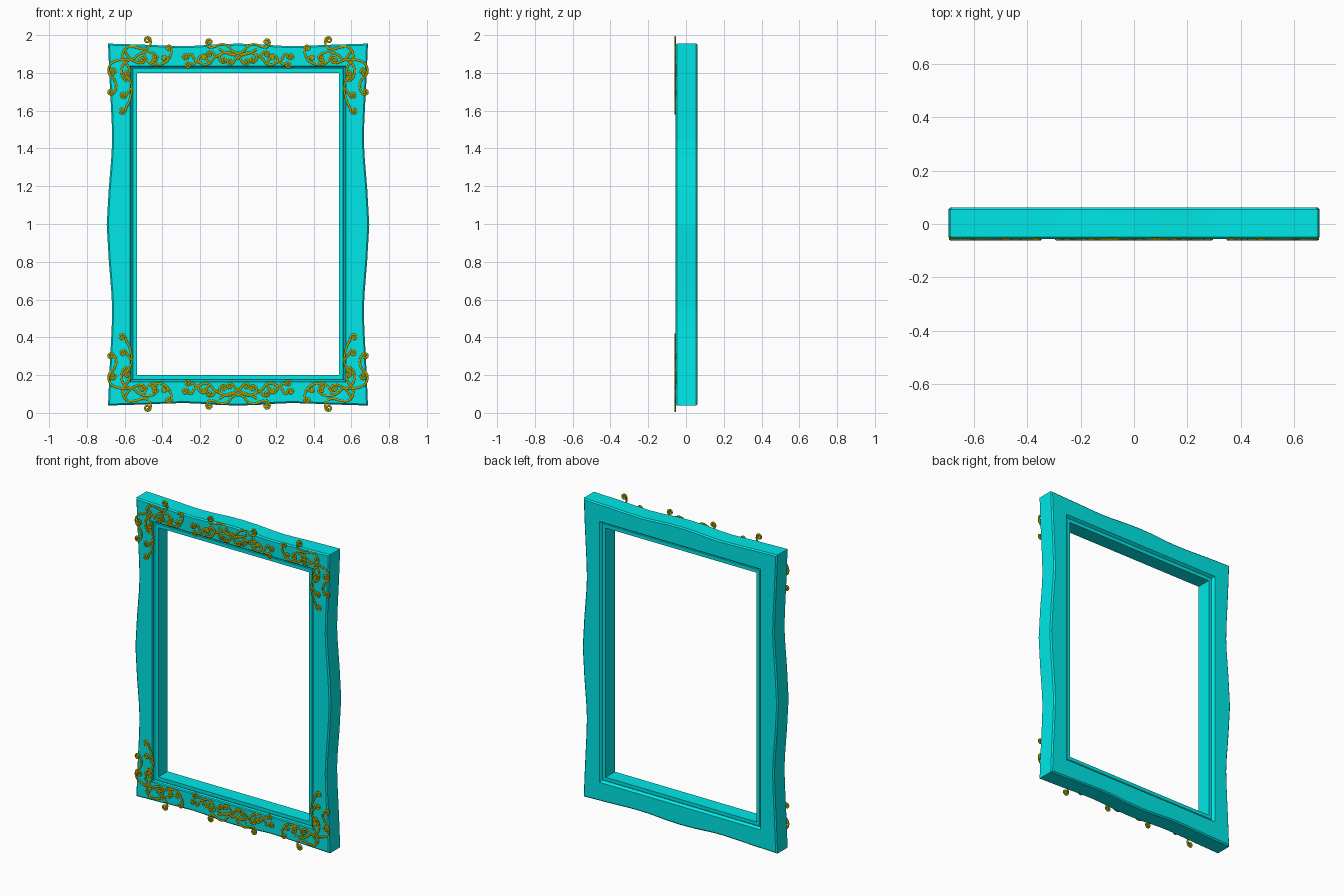
import bpy, bmesh, math
from mathutils import Vector

if "Cube" in bpy.data.objects:
    bpy.data.objects.remove(bpy.data.objects["Cube"])


def material(name, rgb):
    m = bpy.data.materials.new(name)
    m.diffuse_color = (*rgb, 1)
    m.use_nodes = True
    m.node_tree.nodes["Principled BSDF"].inputs["Base Color"].default_value = m.diffuse_color
    return m


CYAN = material("cyan_paint", (0.0, 0.8, 0.8))
GOLD = material("old_gold", (0.42, 0.35, 0.0))

# Wavy outline: (fraction from the middle to the corner, half size)
SIDE = [(0, .695), (.2, .684), (.38, .670), (.47, .666), (.58, .669), (.8, .680), (1, .688)]
TOP = [(0, .958), (.15, .955), (.32, .947), (.42, .945), (.54, .947), (.75, .953), (1, .958)]


def full(wave):
    return [(-t, w) for t, w in reversed(wave[1:])] + wave


def outer(inset, y):
    a, b = SIDE[-1][1], TOP[-1][1]
    pts = [(w, t * b) for t, w in full(SIDE)[:-1]]
    pts += [(-t * a, w) for t, w in full(TOP)[:-1]]
    pts += [(-x, -z) for x, z in pts]
    return [(x * (1 - inset / a), y, 1 - .003 + z * (1 - inset / b)) for x, z in pts]


def inner(grow, y):
    a, b = .535 + grow, .80 + grow
    pts = [(a, t * b) for t, w in full(SIDE)[:-1]]
    pts += [(-t * a, b) for t, w in full(TOP)[:-1]]
    pts += [(-x, -z) for x, z in pts]
    return [(x, y, 1 + z) for x, z in pts]


# Frame body: loft of rings running around the moulding section
rings = [outer(.008, -.056), inner(.037, -.056), inner(.034, -.046), inner(.026, -.040),
         inner(.022, -.044), inner(0, -.044), inner(0, .050), inner(.022, .050),
         inner(.026, .046), inner(.037, .062), outer(.008, .062), outer(0, .054), outer(0, -.048)]
bm = bmesh.new()
loops = [[bm.verts.new(p) for p in r] for r in rings]
n = len(loops[0])
for i, a in enumerate(loops):
    b = loops[(i + 1) % len(loops)]
    for j in range(n):
        k = (j + 1) % n
        bm.faces.new((a[j], a[k], b[k], b[j]))
bmesh.ops.recalc_face_normals(bm, faces=bm.faces)
me = bpy.data.meshes.new("frame_body")
bm.to_mesh(me)
bm.free()
me.materials.append(CYAN)
bpy.context.collection.objects.link(bpy.data.objects.new("frame_body", me))


def curl(points, radius, turn):
    """Points of an inward spiral that continues the end of a stroke."""
    end, prev = Vector(points[-1]), Vector(points[-2])
    d = (end - prev).normalized()
    normal = Vector((-d.y, d.x)) * turn
    centre = end + normal * radius
    start = math.atan2(-normal.y, -normal.x)
    out = []
    for i in range(1, 13):
        r = radius * (1 - .75 * i / 12)
        ang = start + turn * i * math.radians(42)
        out.append((centre.x + r * math.cos(ang), centre.y + r * math.sin(ang)))
    return out


def scroll(name, strokes, sx, sz):
    """Gold scrollwork; strokes are (points, curl radius, curl turn) for the top left."""
    cu = bpy.data.curves.new(name, 'CURVE')
    cu.dimensions = '3D'
    cu.bevel_depth = .0062
    cu.bevel_resolution = 1
    cu.resolution_u = 4
    cu.use_fill_caps = True
    for pts, radius, turn in strokes:
        path = list(pts) + (curl(pts, radius, turn) if turn else [])
        sp = cu.splines.new('BEZIER')
        sp.bezier_points.add(len(path) - 1)
        for bp, (x, z) in zip(sp.bezier_points, path):
            bp.co = (x * sx, 0, 1 + (z - 1) * sz)
            bp.handle_left_type = bp.handle_right_type = 'AUTO'
    cu.materials.append(GOLD)
    ob = bpy.data.objects.new(name, cu)
    ob.location.y = -.0575
    ob.scale.y = .7
    bpy.context.collection.objects.link(ob)


# Corner scrollwork: big S curves over both edges, then small vine tendrils
CORNER = [
    ([(-.60, 1.85), (-.61, 1.90), (-.585, 1.935), (-.54, 1.935), (-.50, 1.925), (-.468, 1.94), (-.462, 1.97)], .018, 1),
    ([(-.57, 1.87), (-.63, 1.868), (-.675, 1.845), (-.685, 1.80), (-.655, 1.765), (-.645, 1.72), (-.66, 1.692)], .016, -1),
    ([(-.645, 1.80), (-.66, 1.82), (-.675, 1.81)], .013, 1),
    ([(-.60, 1.92), (-.575, 1.88), (-.545, 1.86), (-.515, 1.852)], .017, 1),
    ([(-.56, 1.865), (-.52, 1.90), (-.47, 1.91), (-.435, 1.895)], .015, -1),
    ([(-.50, 1.905), (-.485, 1.87), (-.455, 1.846)], .015, 1),
    ([(-.455, 1.86), (-.42, 1.845), (-.38, 1.86), (-.355, 1.90), (-.352, 1.93)], .015, 1),
    ([(-.40, 1.85), (-.37, 1.87), (-.385, 1.885)], .010, 1),
    ([(-.575, 1.87), (-.61, 1.84), (-.615, 1.79), (-.60, 1.765)], .015, 1),
    ([(-.61, 1.80), (-.58, 1.77), (-.562, 1.73), (-.565, 1.69), (-.575, 1.65), (-.59, 1.62), (-.60, 1.594)], .015, -1),
    ([(-.563, 1.72), (-.58, 1.70), (-.595, 1.675)], .015, -1),
    ([(-.60, 1.86), (-.575, 1.82), (-.575, 1.80)], .012, -1),
]

# Middle scrollwork: left half of the crest and its row of tendrils
CREST = [
    ([(0, 1.90), (-.03, 1.915), (-.05, 1.94), (-.085, 1.952), (-.12, 1.94), (-.15, 1.935), (-.165, 1.952)], .017, -1),
    ([(0, 1.91), (-.02, 1.895), (-.06, 1.905), (-.10, 1.925)], 0, 0),
    ([(0, 1.875), (-.03, 1.90), (-.075, 1.905), (-.10, 1.88), (-.09, 1.862)], .015, 1),
    ([(-.01, 1.88), (-.02, 1.86), (-.035, 1.848)], .014, -1),
    ([(-.09, 1.90), (-.13, 1.875), (-.15, 1.85), (-.19, 1.847), (-.21, 1.87), (-.195, 1.89)], .014, -1),
    ([(-.12, 1.88), (-.13, 1.905), (-.15, 1.91)], .013, 1),
    ([(-.19, 1.85), (-.225, 1.865), (-.255, 1.90), (-.265, 1.88)], .015, -1),
    ([(-.22, 1.86), (-.24, 1.845), (-.26, 1.852)], .014, 1),
    ([(-.15, 1.85), (-.165, 1.87), (-.17, 1.885)], .012, 1),
]

for sz, level in ((1, "top"), (-1, "bottom")):
    for sx, side in ((-1, "right"), (1, "left")):
        scroll(f"corner_scroll_{level}_{side}", CORNER, sx, sz)
        scroll(f"middle_scroll_{level}_{side}", CREST, sx, sz)
